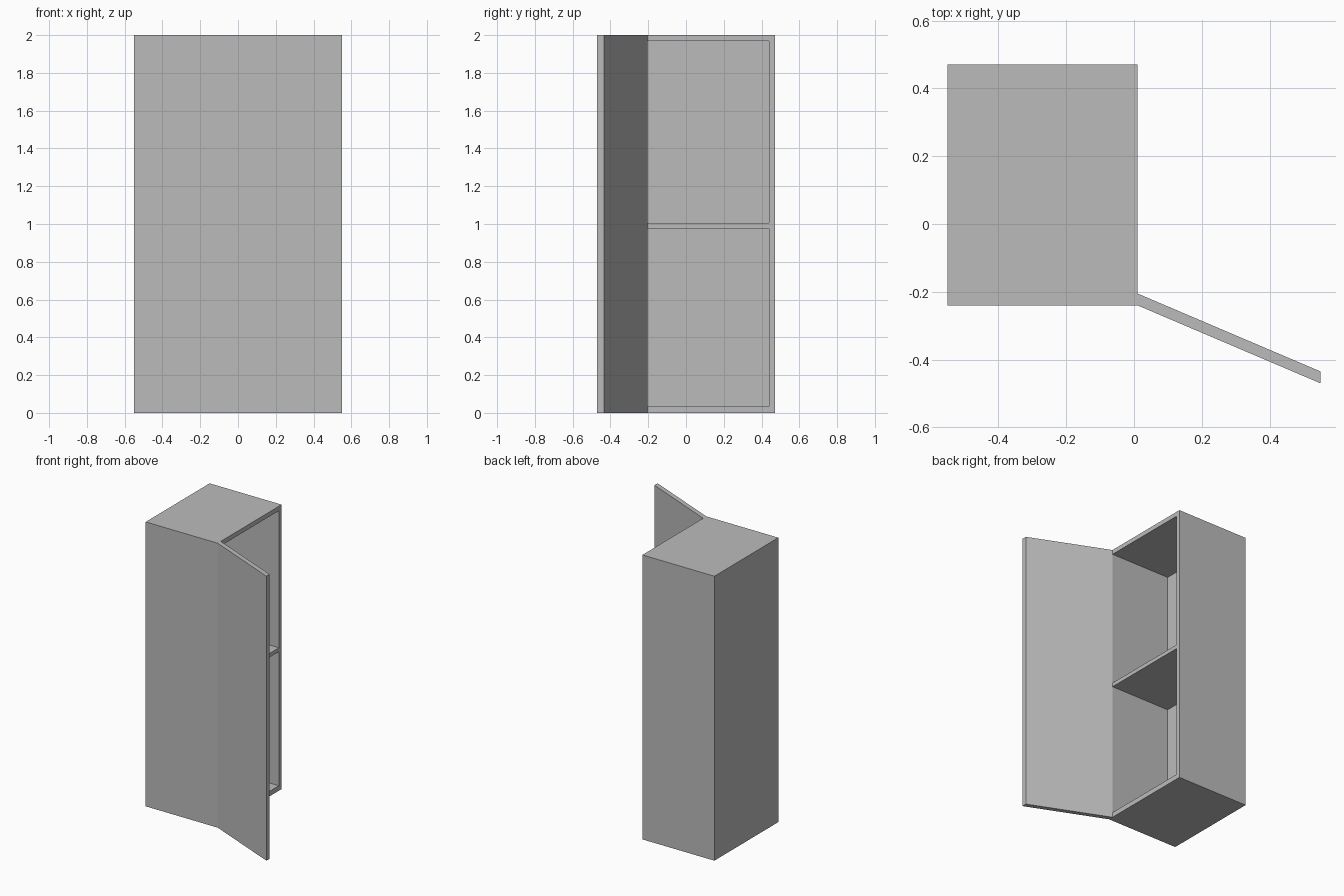
import bpy, bmesh

if "Cube" in bpy.data.objects:
    bpy.data.objects.remove(bpy.data.objects["Cube"])

grey = bpy.data.materials.new("plain grey")
grey.diffuse_color = (0.5, 0.5, 0.5, 1)
grey.use_nodes = True
grey.node_tree.nodes["Principled BSDF"].inputs["Base Color"].default_value = grey.diffuse_color


def prism(name, outline, z0, z1):
    """Extrude a plan outline from z0 up to z1."""
    bm = bmesh.new()
    base = bm.faces.new([bm.verts.new((x, y, z0)) for x, y in outline])
    top = bmesh.ops.extrude_face_region(bm, geom=[base])["geom"]
    bmesh.ops.translate(bm, vec=(0, 0, z1 - z0),
                        verts=[v for v in top if isinstance(v, bmesh.types.BMVert)])
    bmesh.ops.recalc_face_normals(bm, faces=bm.faces)
    mesh = bpy.data.meshes.new(name)
    bm.to_mesh(mesh)
    bm.free()
    mesh.materials.append(grey)
    obj = bpy.data.objects.new(name, mesh)
    bpy.context.collection.objects.link(obj)
    return obj


def rect(x0, x1, y0, y1):
    return [(x0, y0), (x1, y0), (x1, y1), (x0, y1)]


# Cabinet body, open on its right side
cabinet = prism("cabinet", rect(-0.55, 0.01, -0.24, 0.47), 0, 2)

# Two compartments with a shelf left between them
for name, z0, z1 in (("lower_compartment", 0.035, 0.977),
                     ("upper_compartment", 1.005, 1.968)):
    cutter = prism(name, rect(-0.457, 0.1, -0.205, 0.44), z0, z1)
    cutter.hide_render = True
    cutter.hide_set(True)
    cut = cabinet.modifiers.new(name, "BOOLEAN")
    cut.operation = "DIFFERENCE"
    cut.solver = "EXACT"
    cut.object = cutter

# Open door, swung out from the front edge
prism("door", [(0.01, -0.24), (0.55, -0.47), (0.55, -0.435), (0.01, -0.205)], 0, 2)
